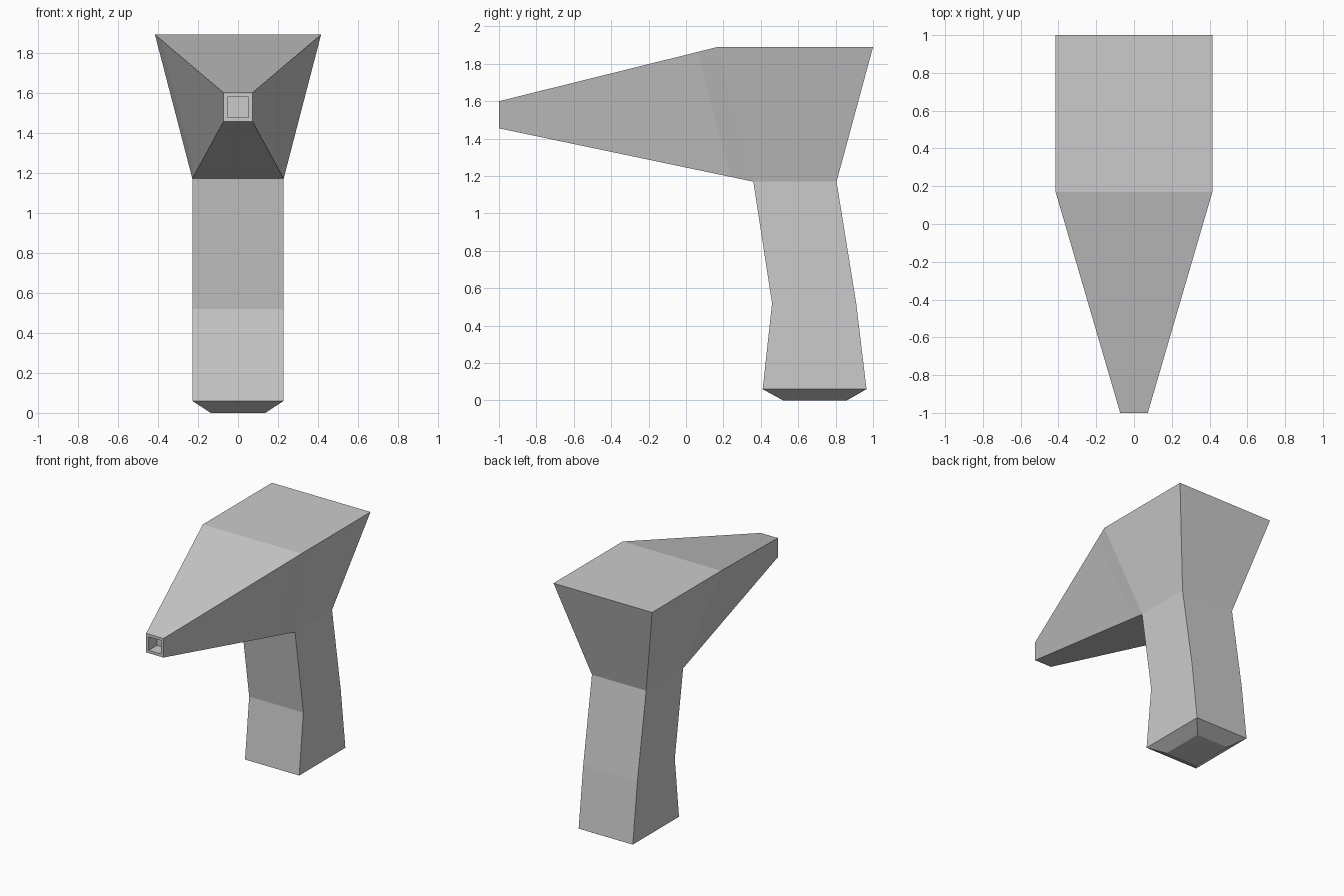
import bpy
import bmesh
from mathutils import Vector

cube = bpy.data.objects.get("Cube")
if cube:
    bpy.data.objects.remove(cube, do_unlink=True)

grey = bpy.data.materials.new("plain_grey")
grey.use_nodes = True
colour = (0.6, 0.6, 0.6, 1)
grey.diffuse_color = colour
grey.node_tree.nodes["Principled BSDF"].inputs["Base Color"].default_value = colour


def loft(bm, sections):
    """Join four-cornered sections, each given by two (half width, y, z) edges."""
    rings = []
    for edge_a, edge_b in sections:
        corners = []
        for (w, y, z), sides in ((edge_a, (-1, 1)), (edge_b, (1, -1))):
            corners += [bm.verts.new((s * w, y, z)) for s in sides]
        rings.append(corners)
    for r, q in zip(rings, rings[1:]):
        for i in range(4):
            j = (i + 1) % 4
            bm.faces.new((r[i], r[j], q[j], q[i]))
    return rings


def finish(bm, name):
    mesh = bpy.data.meshes.new(name)
    bm.to_mesh(mesh)
    bm.free()
    mesh.materials.append(grey)
    obj = bpy.data.objects.new(name, mesh)
    bpy.context.collection.objects.link(obj)
    return obj


def between(a, b, t):
    return tuple(Vector(a).lerp(Vector(b), t))


# Shared corners where the body meets the grip
front_low = (0.228, 0.36, 1.17)
back_low = (0.228, 0.805, 1.17)

# Body: tapering nose, narrow collar strip, flared rear block
nose = ((0.073, -1, 1.6), (0.073, -1, 1.455))
shoulder = ((0.415, 0.17, 1.89), front_low)
collar = tuple(between(a, b, 0.91) for a, b in zip(nose, shoulder))
rear = ((0.415, 1, 1.89), back_low)
bm = bmesh.new()
rings = loft(bm, [nose, collar, shoulder, rear])
bm.faces.new(rings[-1])
tip = bm.faces.new(rings[0])

# Leave the underside open where the grip joins
joint = {rings[2][2], rings[2][3], rings[3][2], rings[3][3]}
bmesh.ops.delete(bm, geom=[f for f in bm.faces if set(f.verts) == joint],
                 context='FACES_ONLY')
bmesh.ops.recalc_face_normals(bm, faces=bm.faces)

# Square hole in the nose tip
bmesh.ops.inset_region(bm, faces=[tip], thickness=0.03)
hole = bmesh.ops.extrude_face_region(bm, geom=[tip])
bmesh.ops.translate(bm, vec=(0, 0.1, 0),
                    verts=[v for v in hole["geom"] if isinstance(v, bmesh.types.BMVert)])
if tip.is_valid:
    bm.faces.remove(tip)
finish(bm, "body")

# Grip: bent handle with a bevelled foot
bm = bmesh.new()
rings = loft(bm, [
    (front_low, back_low),
    ((0.228, 0.46, 0.52), (0.228, 0.91, 0.52)),
    ((0.228, 0.41, 0.06), (0.228, 0.965, 0.06)),
    ((0.137, 0.52, 0), (0.137, 0.86, 0)),
])
bm.faces.new(rings[-1])
bmesh.ops.recalc_face_normals(bm, faces=bm.faces)
finish(bm, "grip")
